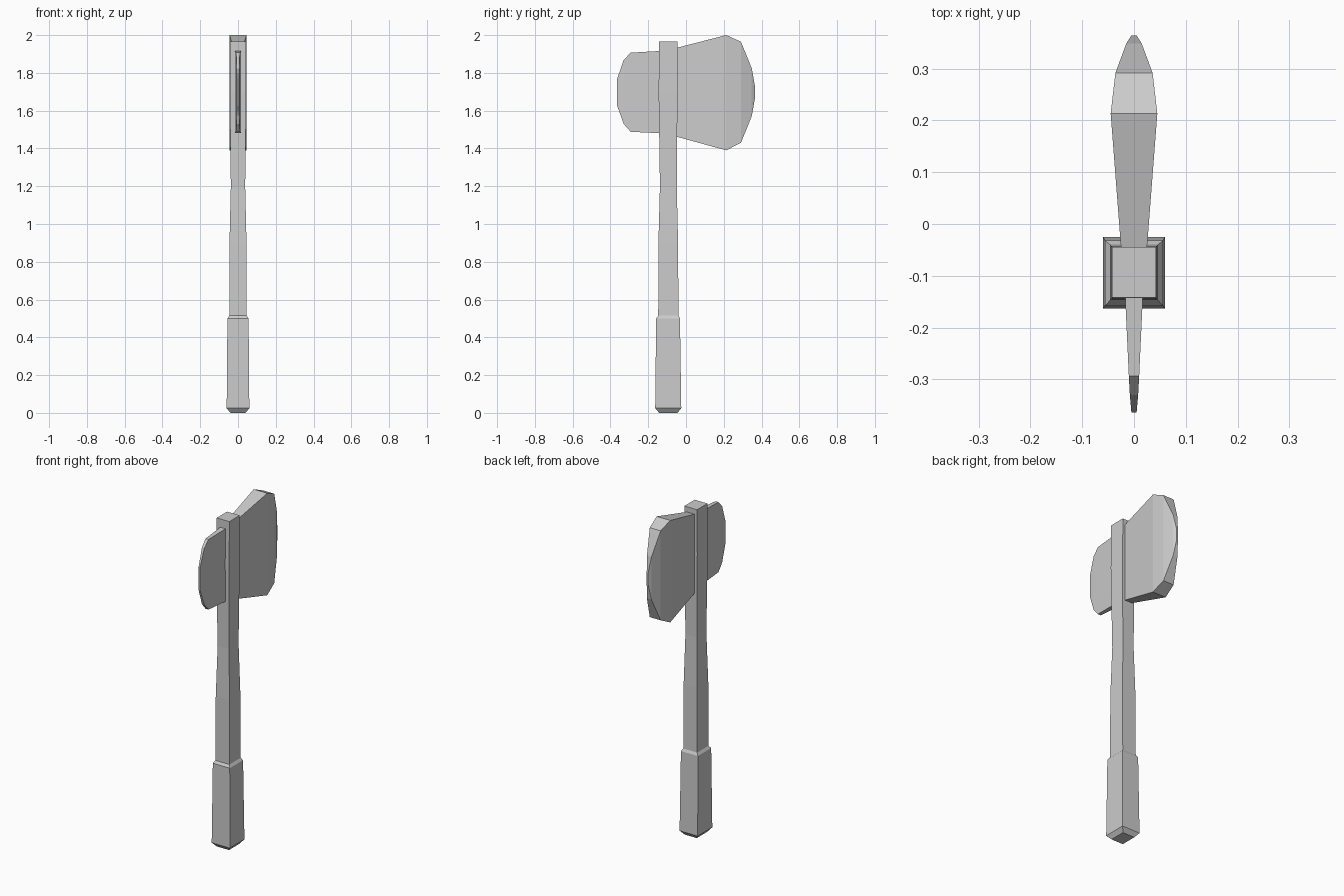
import bpy, bmesh

if "Cube" in bpy.data.objects:
    bpy.data.objects.remove(bpy.data.objects["Cube"])


def loft(name, rings):
    """Skin a list of four-cornered rings and cap both ends."""
    bm = bmesh.new()
    loops = [[bm.verts.new(p) for p in ring] for ring in rings]
    for a, b in zip(loops, loops[1:]):
        for i in range(4):
            j = (i + 1) % 4
            bm.faces.new((a[i], a[j], b[j], b[i]))
    bm.faces.new(loops[0])
    bm.faces.new(loops[-1])
    bmesh.ops.recalc_face_normals(bm, faces=bm.faces)
    mesh = bpy.data.meshes.new(name)
    bm.to_mesh(mesh)
    bm.free()
    obj = bpy.data.objects.new(name, mesh)
    bpy.context.collection.objects.link(obj)
    return obj


def level_ring(z, hx, y0, y1):
    return [(-hx, y0, z), (hx, y0, z), (hx, y1, z), (-hx, y1, z)]


def blade_ring(y, hx, z0, z1):
    return [(-hx, y, z0), (hx, y, z0), (hx, y, z1), (-hx, y, z1)]


# Shaft with thick grip and chamfered foot: z, half width, back y, front y
loft("handle", [level_ring(*s) for s in (
    (0.0, 0.040, -0.142, -0.045),
    (0.025, 0.060, -0.163, -0.025),
    (0.50, 0.056, -0.158, -0.032),
    (0.515, 0.046, -0.147, -0.040),
    (0.90, 0.045, -0.146, -0.042),
    (1.20, 0.038, -0.138, -0.049),
    (1.70, 0.043, -0.145, -0.045),
    (1.965, 0.042, -0.142, -0.044))])

# Wide main blade: y, half thickness, bottom z, top z
loft("main_blade", [blade_ring(*s) for s in (
    (-0.06, 0.024, 1.465, 1.93),
    (0.213, 0.045, 1.39, 2.0),
    (0.291, 0.036, 1.43, 1.965),
    (0.348, 0.015, 1.57, 1.825),
    (0.364, 0.005, 1.66, 1.735))])

# Thinner rear blade
loft("rear_blade", [blade_ring(*s) for s in (
    (-0.12, 0.018, 1.48, 1.917),
    (-0.293, 0.010, 1.488, 1.907),
    (-0.330, 0.008, 1.53, 1.868),
    (-0.364, 0.005, 1.625, 1.77))])
